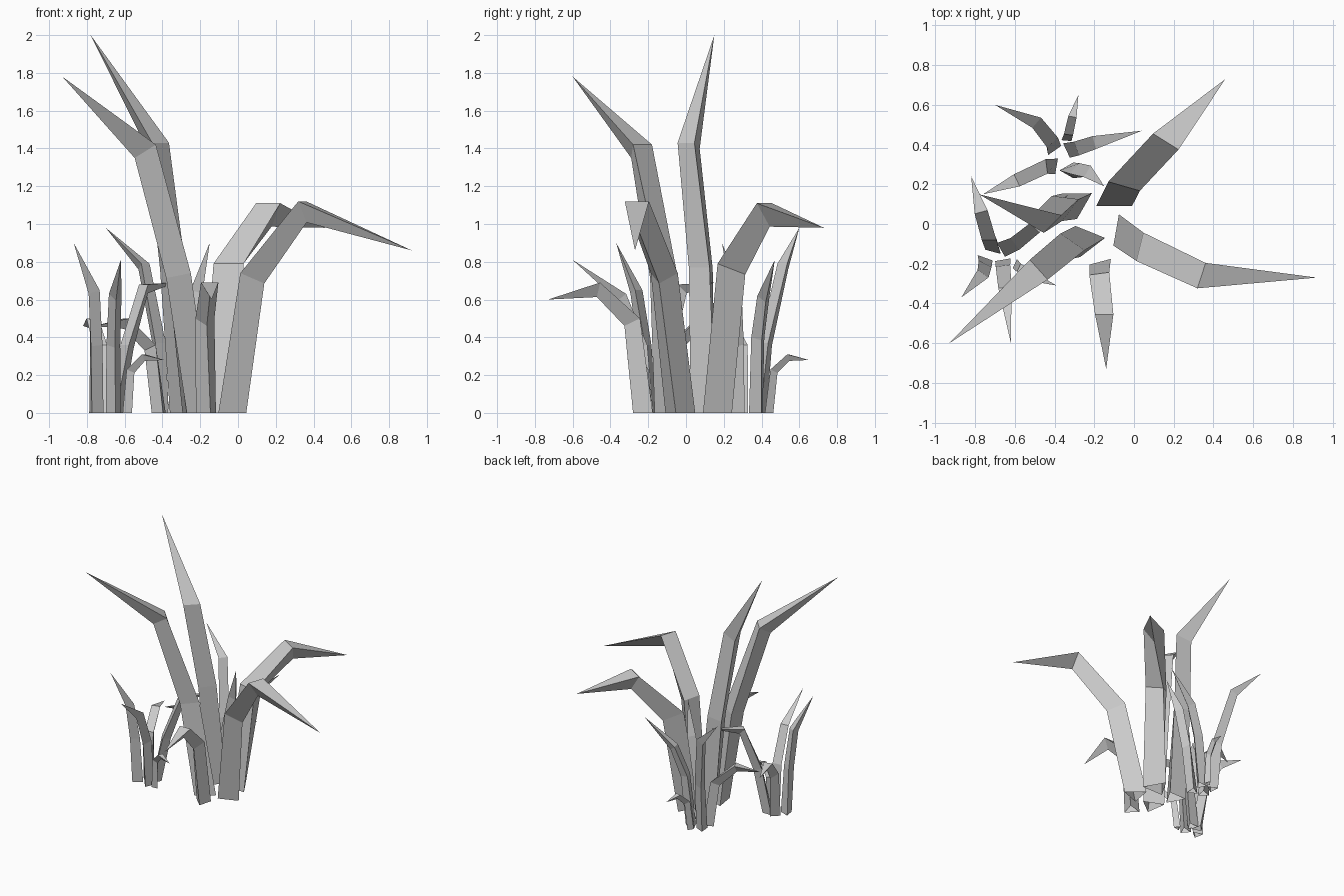
import bpy, bmesh, math
from mathutils import Vector

cube = bpy.data.objects.get("Cube")
if cube:
    bpy.data.objects.remove(cube, do_unlink=True)

grey = bpy.data.materials.new("stone_grey")
grey.use_nodes = True
color = (0.6, 0.6, 0.6, 1)
grey.diffuse_color = color
grey.node_tree.nodes["Principled BSDF"].inputs["Base Color"].default_value = color


def blade(name, base_turn, end_turn, width, base, middle, bend, tip):
    """Three-sided blade: flat inner face, keel on the outer side, pointed tip."""
    path = [Vector((base[0], base[1], 0)), Vector(middle), Vector(bend), Vector(tip)]
    bm = bmesh.new()
    rings = []
    for i, point in enumerate(path[:3]):
        turn = math.radians(base_turn + (end_turn - base_turn) * i / 2)
        side = Vector((-math.sin(turn), math.cos(turn), 0))
        if i == 0:
            along = Vector((0, 0, 1))
        else:
            along = ((path[i + 1] - point).normalized() + (point - path[i - 1]).normalized()).normalized()
        keel = side.cross(along).normalized()
        w = width * (1 - 0.08 * i)
        corners = (point + side * w / 2, point + keel * w * 0.85, point - side * w / 2)
        rings.append([bm.verts.new(c) for c in corners])
    end = bm.verts.new(path[3])
    for j in range(3):
        k = (j + 1) % 3
        for low, high in zip(rings, rings[1:]):
            bm.faces.new((low[j], low[k], high[k], high[j]))
        bm.faces.new((rings[2][j], rings[2][k], end))
    bmesh.ops.recalc_face_normals(bm, faces=bm.faces)
    mesh = bpy.data.meshes.new(name)
    bm.to_mesh(mesh)
    bm.free()
    mesh.materials.append(grey)
    obj = bpy.data.objects.new(name, mesh)
    bpy.context.collection.objects.link(obj)


# Large clump
blade("tall_blade_back", 150, 135, .15, (-.25, .09), (-.32, .07, .77), (-.41, 0, 1.43), (-.78, .15, 2))
blade("tall_blade_front", 248, 222, .16, (-.22, -.04), (-.31, -.09, .74), (-.48, -.23, 1.42), (-.93, -.6, 1.78))
blade("arched_blade_left", -10, -18, .16, (-.09, -.03), (.03, -.115, .74), (.34, -.26, 1.12), (.92, -.27, .86))
blade("arched_blade_back", 90, 58, .18, (-.1, .09), (-.05, .19, .79), (.16, .415, 1.11), (.46, .73, .98))
blade("short_blade_front", 285, 270, .11, (-.17, -.19), (-.175, -.25, .5), (-.15, -.455, .69), (-.14, -.73, .6))

# Small clump at the back
blade("back_blade_left", 25, 15, .08, (-.34, .37), (-.29, .38, .4), (-.2, .41, .62), (.04, .47, .81))
blade("back_blade_tall", 125, 140, .08, (-.4, .37), (-.41, .41, .37), (-.49, .51, .79), (-.7, .6, .98))
blade("back_blade_low", 170, 205, .08, (-.39, .29), (-.44, .29, .36), (-.59, .22, .5), (-.76, .15, .46))
blade("back_blade_inner", -60, -30, .08, (-.34, .29), (-.3, .28, .36), (-.235, .265, .65), (-.15, .19, .9))
blade("back_blade_tiny", 85, 80, .05, (-.34, .42), (-.33, .45, .23), (-.31, .54, .31), (-.28, .65, .28))

# Small clump at the right
blade("right_blade_tall", 250, 235, .08, (-.75, -.17), (-.75, -.2, .36), (-.76, -.25, .65), (-.87, -.37, .9))
blade("right_blade_front", 280, 275, .08, (-.66, -.18), (-.66, -.21, .36), (-.65, -.32, .63), (-.62, -.6, .81))
blade("right_blade_tiny", 335, 335, .05, (-.6, -.2), (-.58, -.22, .23), (-.5, -.27, .31), (-.39, -.31, .28))
blade("right_blade_back", 75, 105, .08, (-.71, -.14), (-.73, -.08, .36), (-.77, .06, .5), (-.82, .24, .46))
blade("right_blade_inner", 30, 45, .08, (-.67, -.13), (-.6, -.1, .36), (-.5, -.02, .68), (-.33, .15, .69))
